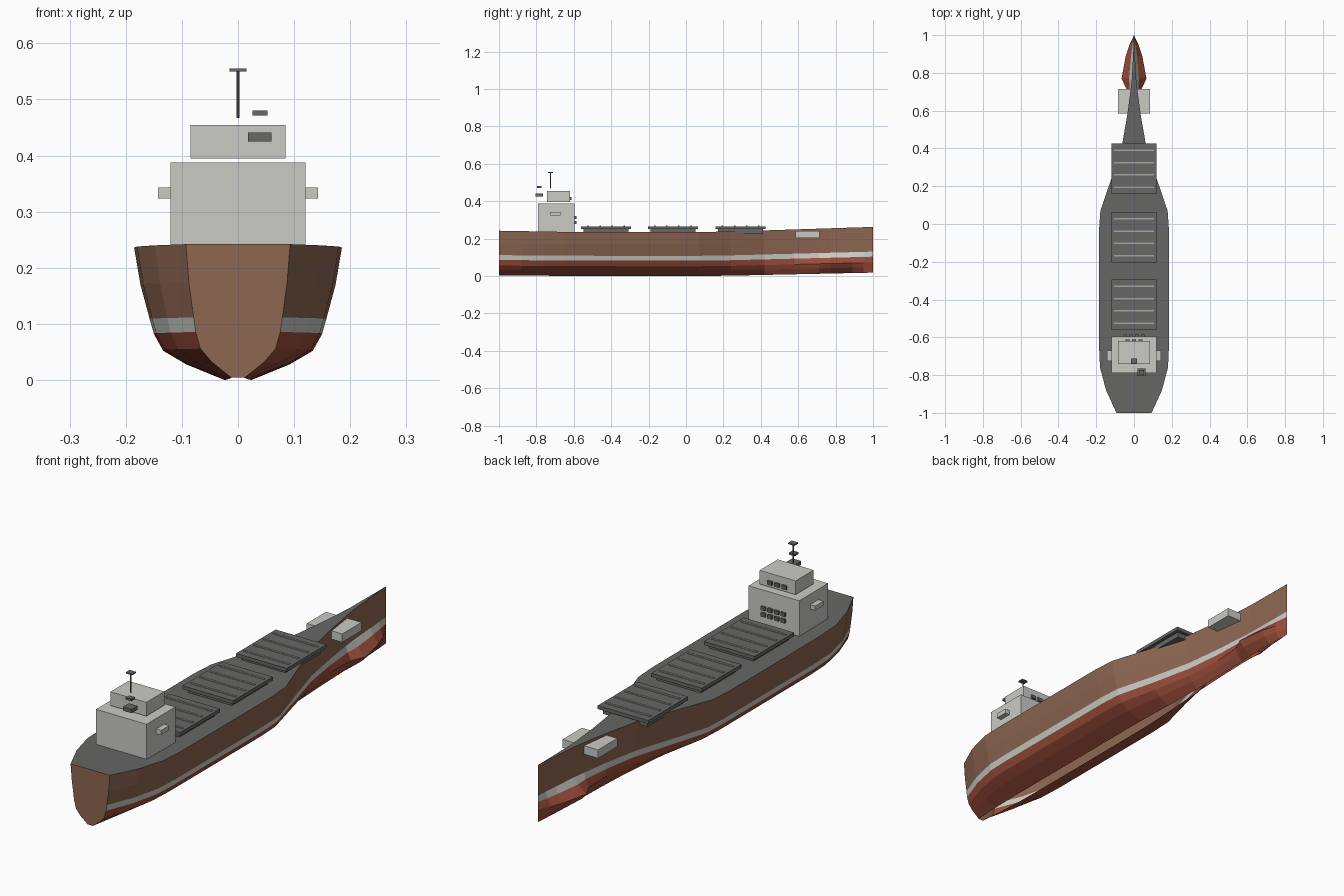
import bpy
import bmesh

old = bpy.data.objects.get("Cube")
if old:
    bpy.data.objects.remove(old, do_unlink=True)


def material(name, r, g, b):
    m = bpy.data.materials.new(name)
    m.use_nodes = True
    m.diffuse_color = (r, g, b, 1)
    m.node_tree.nodes["Principled BSDF"].inputs["Base Color"].default_value = (r, g, b, 1)
    return m


BROWN = material("hull brown", 0.27, 0.135, 0.085)
RED = material("antifouling red", 0.33, 0.075, 0.045)
WHITE = material("off white", 0.6, 0.6, 0.56)
GREY = material("deck grey", 0.135, 0.135, 0.13)
PALE = material("rib grey", 0.38, 0.38, 0.37)


def finish(name, bm, *mats):
    mesh = bpy.data.meshes.new(name)
    bm.to_mesh(mesh)
    bm.free()
    for m in mats:
        mesh.materials.append(m)
    obj = bpy.data.objects.new(name, mesh)
    bpy.context.collection.objects.link(obj)
    return obj


def box(name, mat, xs, ys, zs):
    bm = bmesh.new()
    bmesh.ops.create_cube(bm, size=1)
    for v in bm.verts:
        for axis, (lo, hi) in enumerate((xs, ys, zs)):
            v.co[axis] = hi if v.co[axis] > 0 else lo
    return finish(name, bm, mat)


# Hull stations from stern to bow: y, deck half width, bulb swelling
STATIONS = [(-1, .093, 0), (-.88, .148, 0), (-.76, .18, 0), (-.65, .185, 0),
            (-.3, .185, 0), (-.03, .185, 0), (.07, .178, 0), (.24, .12, 0),
            (.42, .063, 0), (.58, .035, .005), (.71, .018, .025), (.77, .011, .058),
            (.89, .005, .04), (.95, .002, .022), (1, 0, 0)]
# Section levels from keel to deck: share of half width, height, share of bulb
LEVELS = [(.13, 0, .1), (.5, .028, .7), (.72, .052, 1), (.81, .082, .3),
          (.85, .108, 0), (.94, .17, 0), (1, .235, 0)]


def section(y, width, bulb, side):
    bow = max(0, (y - .15) / .85)
    stern = max(0, -y - .6) / .4
    points = []
    for share, z, swell in LEVELS:
        rise = bow * (.018 + .04 * z) + .004 * stern * (1 - z) + .004 * stern * (z > .2)
        points.append((side * (share * width + swell * bulb), y, z + rise))
    return points


# Hull sides with painted bands, transom and deck
bm = bmesh.new()
rows = {s: [[bm.verts.new(p) for p in section(*st, s)] for st in STATIONS] for s in (-1, 1)}
top = len(LEVELS) - 1
for s in (-1, 1):
    for a, b in zip(rows[s], rows[s][1:]):
        for k in range(top):
            quad = [a[k], b[k], b[k + 1], a[k + 1]]
            face = bm.faces.new(quad if s > 0 else quad[::-1])
            face.material_index = 1 if k < 3 else 2 if k == 3 else 0
bm.faces.new(rows[-1][0][::-1] + rows[1][0])
for i in range(len(STATIONS) - 1):
    l, r = rows[-1], rows[1]
    deck = bm.faces.new([l[i][top], r[i][top], r[i + 1][top], l[i + 1][top]])
    deck.material_index = 3
bmesh.ops.remove_doubles(bm, verts=bm.verts, dist=1e-5)
finish("hull", bm, BROWN, RED, WHITE, GREY)

# Cargo hatches: coaming, cover and cross ribs
for n, y in enumerate((-.427, -.07, .292), 1):
    box(f"hatch_coaming_{n}", GREY, (-.105, .105), (y - .12, y + .12), (.228, .25))
    box(f"hatch_cover_{n}", GREY, (-.12, .12), (y - .134, y + .134), (.25, .265))
    for k in range(4):
        c = y + (k - 1.5) * .065
        box(f"hatch_rib_{n}_{k + 1}", PALE, (-.107, .107), (c - .004, c + .004), (.265, .269))

# Deckhouse and bridge
box("deckhouse", WHITE, (-.12, .12), (-.79, -.595), (.228, .388))
box("bridge", WHITE, (-.085, .085), (-.742, -.62), (.395, .454))
for name, s in (("left", 1), ("right", -1)):
    box(f"bridge_wing_{name}", WHITE, sorted((s * .12, s * .143)), (-.725, -.67), (.323, .343))

# Windows facing the bow
for row, z in enumerate((.285, .312)):
    for k in range(4):
        x = (k - 1.5) * .031
        box(f"deckhouse_window_{row}_{k}", GREY, (x - .01, x + .01), (-.596, -.586), (z - .008, z + .008))
for k in (-1, 0, 1):
    x = k * .034
    box(f"bridge_window_{k + 2}", GREY, (x - .011, x + .011), (-.621, -.612), (.407, .423))

# Funnel plates at the stern side
box("funnel_base", GREY, (.018, .06), (-.805, -.765), (.425, .441))
box("funnel_cap", GREY, (.026, .053), (-.797, -.773), (.471, .48))

# Mast with radar plate
bm = bmesh.new()
bmesh.ops.create_cone(bm, cap_ends=True, segments=8, radius1=.003, radius2=.003, depth=.086)
bmesh.ops.translate(bm, verts=bm.verts, vec=(0, -.725, .51))
finish("mast", bm, GREY)
box("radar_plate", GREY, (-.015, .015), (-.738, -.712), (.55, .555))

# Anchor housing across the bow
box("anchor_housing", WHITE, (-.084, .084), (-.585 + 1.17, .715), (.204, .24))
